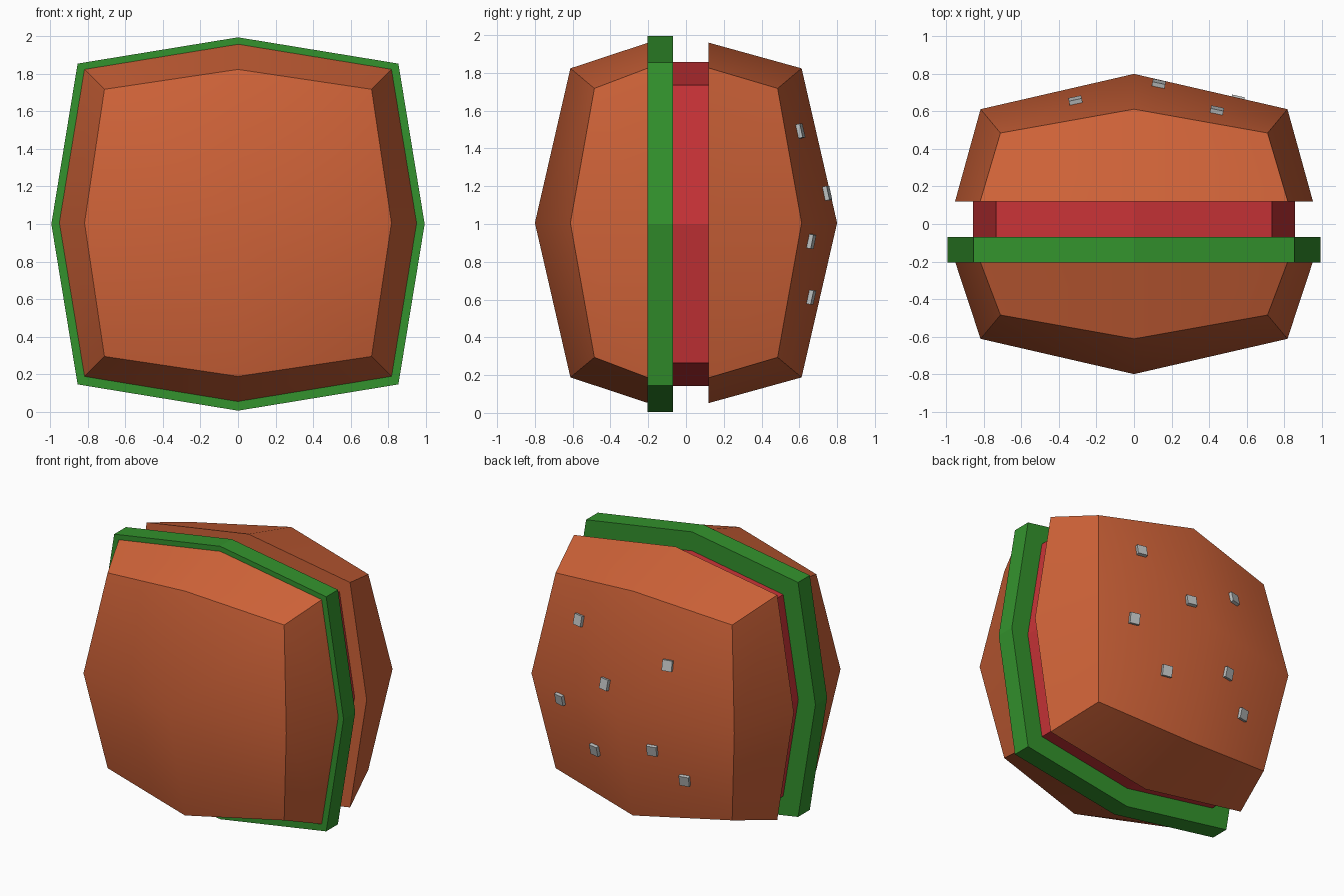
import bpy, bmesh, math
from mathutils import Vector

if "Cube" in bpy.data.objects:
    bpy.data.objects.remove(bpy.data.objects["Cube"])

def material(name, rgb):
    m = bpy.data.materials.new(name)
    m.diffuse_color = (*rgb, 1)
    m.use_nodes = True
    m.node_tree.nodes["Principled BSDF"].inputs["Base Color"].default_value = m.diffuse_color
    return m

BUN = material("bun brown", (0.63, 0.125, 0.04))
GREEN = material("lettuce green", (0.033, 0.29, 0.026))
RED = material("tomato red", (0.58, 0.033, 0.038))
SEED = material("seed grey", (0.50, 0.52, 0.52))

def finish(bm, name, mat, smooth=True):
    bmesh.ops.recalc_face_normals(bm, faces=bm.faces)
    me = bpy.data.meshes.new(name)
    bm.to_mesh(me)
    bm.free()
    me.materials.append(mat)
    ob = bpy.data.objects.new(name, me)
    bpy.context.collection.objects.link(ob)
    if smooth:
        bpy.ops.object.select_all(action='DESELECT')
        ob.select_set(True)
        bpy.context.view_layer.objects.active = ob
        bpy.ops.object.shade_smooth_by_angle(angle=math.radians(30))
    return ob

def ring(bm, mid, corner, y_mid, y_corner, cz):
    """Bulged square of eight points: side middles alternate with corners."""
    pts = []
    for i in range(8):
        a = i * math.pi / 4
        r, y = (corner * math.sqrt(2), y_corner) if i % 2 else (mid, y_mid)
        pts.append(bm.verts.new((r * math.cos(a), y, cz + r * math.sin(a))))
    return pts

def bridge(bm, a, b):
    for i in range(8):
        j = (i + 1) % 8
        bm.faces.new((a[i], a[j], b[j], b[i]))

def bun(name, s, y_cut):
    bm = bmesh.new()
    cz = 1.006
    base = ring(bm, 0.954, 0.82, s * y_cut, s * y_cut, cz)
    rim = ring(bm, 0.818, 0.712, s * 0.612, s * 0.485, cz)
    bridge(bm, base, rim)
    bm.faces.new(base)
    # domed face: four quads round a centre point
    c = bm.verts.new((0, s * 0.80, cz))
    for i in range(0, 8, 2):
        bm.faces.new((c, rim[i], rim[i + 1], rim[(i + 2) % 8]))
    return finish(bm, name, BUN)

def slab(name, mid, corner, y0, y1, mat):
    bm = bmesh.new()
    a = ring(bm, mid, corner, y0, y0, 1.0)
    b = ring(bm, mid, corner, y1, y1, 1.0)
    bridge(bm, a, b)
    bm.faces.new(a)
    bm.faces.new(b)
    return finish(bm, name, mat, smooth=False)

bun("bottom_bun", -1, 0.20)
slab("lettuce", 0.995, 0.855, -0.205, -0.07, GREEN)
slab("tomato", 0.857, 0.735, -0.07, 0.12, RED)
top = bun("top_bun", 1, 0.12)

# seeds: small plates lying on the domed back face
bpy.context.view_layer.update()
spots = [(0.44, 1.49), (0.13, 1.16), (-0.31, 1.38), (0.55, 0.91),
         (0.27, 0.615), (-0.22, 0.76), (-0.42, 0.56)]
for n, (x, z) in enumerate(spots, 1):
    hit, loc, nor, _ = top.ray_cast(Vector((x, 2, z)), Vector((0, -1, 0)))
    bm = bmesh.new()
    bmesh.ops.create_cube(bm, size=1)
    bmesh.ops.scale(bm, vec=(0.07, 0.075, 0.03), verts=bm.verts)
    ob = finish(bm, f"seed_{n}", SEED, smooth=False)
    ob.rotation_mode = 'QUATERNION'
    ob.rotation_quaternion = nor.to_track_quat('Z', 'Y')
    ob.location = loc + nor * 0.008
